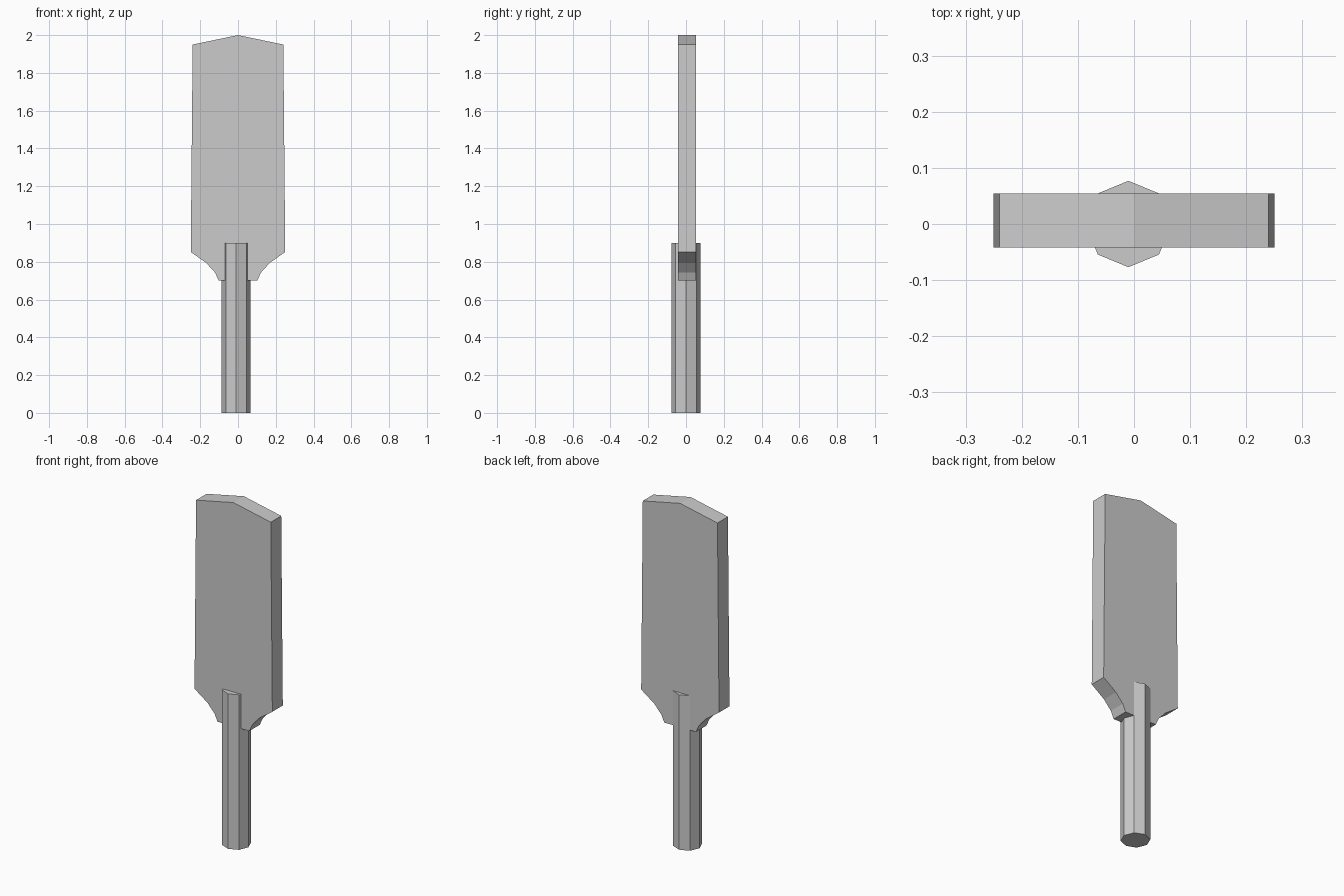
import bpy
import bmesh

if "Cube" in bpy.data.objects:
    bpy.data.objects.remove(bpy.data.objects["Cube"])


def prism(name, profile, axis, start, end):
    """Extrude a closed 2D outline along y (outline in xz) or z (outline in xy)."""
    place = (lambda a, b: (a, start, b)) if axis == 'y' else (lambda a, b: (a, b, start))
    shift = (0, end - start, 0) if axis == 'y' else (0, 0, end - start)
    bm = bmesh.new()
    face = bm.faces.new([bm.verts.new(place(a, b)) for a, b in profile])
    ext = bmesh.ops.extrude_face_region(bm, geom=[face], use_keep_orig=True)
    moved = [g for g in ext['geom'] if isinstance(g, bmesh.types.BMVert)]
    bmesh.ops.translate(bm, verts=moved, vec=shift)
    bmesh.ops.recalc_face_normals(bm, faces=bm.faces[:])
    mesh = bpy.data.meshes.new(name)
    bm.to_mesh(mesh)
    bm.free()
    obj = bpy.data.objects.new(name, mesh)
    bpy.context.collection.objects.link(obj)
    return obj


# Flat blade: half outline mirrored across x, closed by the peak at the tip
half = [(0.102, 0.70), (0.121, 0.742), (0.167, 0.793), (0.25, 0.852), (0.24, 1.95)]
outline = half + [(0, 2.0)] + [(-x, z) for x, z in reversed(half)]
prism("paddle_blade", outline, 'y', -0.042, 0.054)

# Eight-sided handle, slightly off centre, running up into the blade
bpy.ops.mesh.primitive_cylinder_add(vertices=8, radius=0.077, depth=0.9,
                                    location=(-0.01, 0, 0.45))
bpy.context.object.name = "handle"
